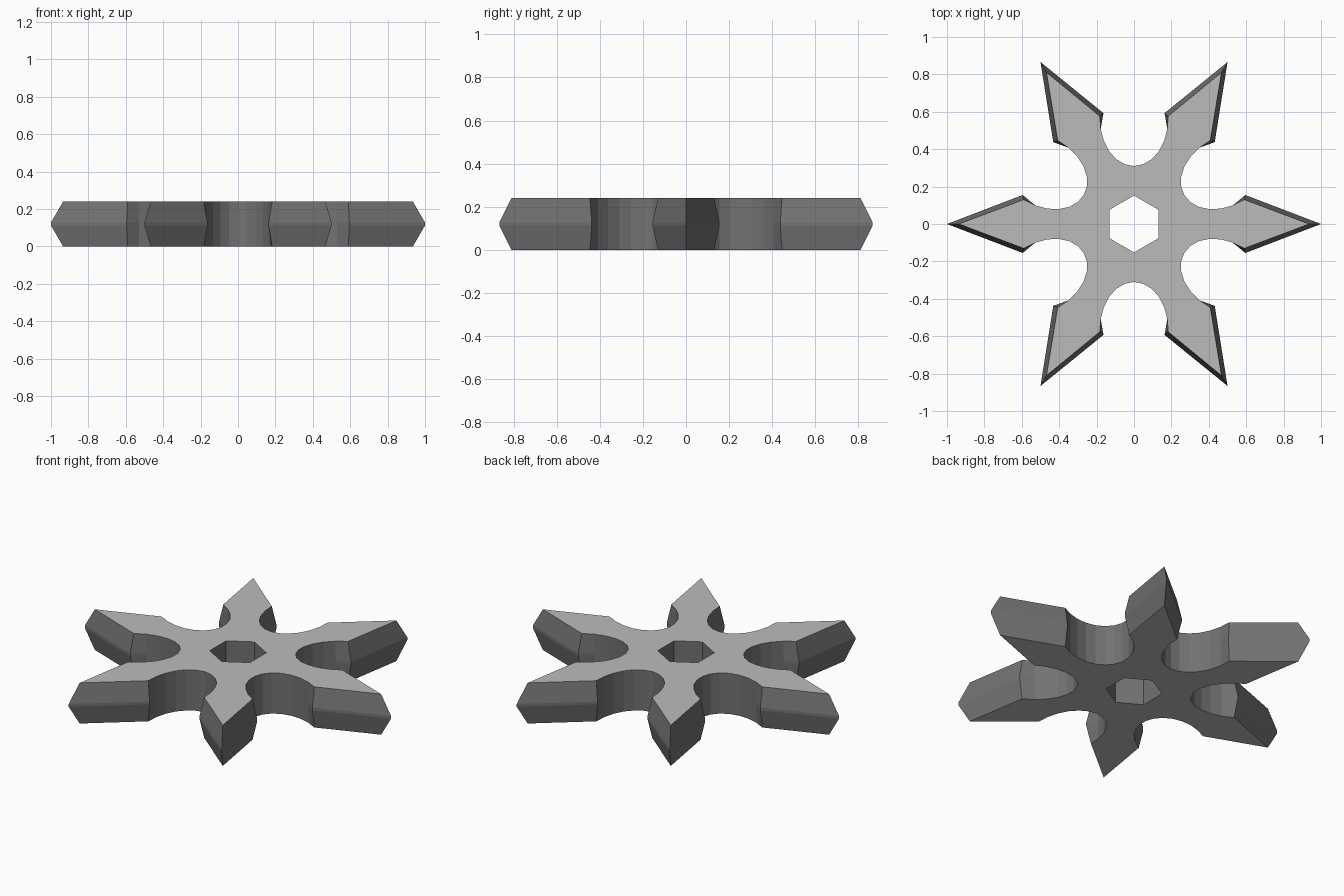
import bpy, bmesh
from math import sin, cos, pi, radians

if "Cube" in bpy.data.objects:
    bpy.data.objects.remove(bpy.data.objects["Cube"])

HEIGHT = 0.24
HOLE_R = 0.152
SEG = 10                      # facets per notch


def rot(p, a):
    return (p[0] * cos(a) - p[1] * sin(a), p[0] * sin(a) + p[1] * cos(a))


def arm(tip, barb):
    """Outline of one arm, from the bottom of one notch towards the next."""
    lower = []                # half an elliptical notch, then the barb
    for i in range(SEG // 2 + 1):
        t = radians(78) * i / (SEG // 2)
        lower.append(rot((0.56 - 0.25 * cos(t), 0.182 * sin(t)), -pi / 6))
    lower.append((barb[0], -barb[1]))
    upper = [(x, -y) for x, y in reversed(lower)]
    return lower + [(tip, 0)] + upper[:-1]


def material(name, value):
    mat = bpy.data.materials.new(name)
    mat.diffuse_color = (value, value, value, 1)
    mat.use_nodes = True
    mat.node_tree.nodes["Principled BSDF"].inputs["Base Color"].default_value = mat.diffuse_color
    return mat


# Bevelled blades: narrow outline on the faces, wide outline at mid height
narrow = arm(0.935, (0.59, 0.13))
wide = arm(1.0, (0.595, 0.155))
levels = [(0, narrow), (0.112, wide), (0.128, wide), (HEIGHT, narrow)]

bm = bmesh.new()
n = len(narrow)
rings = [[bm.verts.new((*rot(p, k * pi / 3), z)) for k in range(6) for p in outline]
         for z, outline in levels]
total = 6 * n

# Outer walls
for lo, hi in zip(rings, rings[1:]):
    for i in range(total):
        j = (i + 1) % total
        bm.faces.new((lo[i], lo[j], hi[j], hi[i]))

# Hexagonal centre hole
holes = [[bm.verts.new((*rot((HOLE_R, 0), -pi / 6 + k * pi / 3), z)) for k in range(6)]
         for z in (0, HEIGHT)]
for k in range(6):
    j = (k + 1) % 6
    bm.faces.new((holes[0][j], holes[0][k], holes[1][k], holes[1][j]))

# Top and bottom faces, one per arm, in the lighter grey
for ring, hole, up in ((rings[0], holes[0], False), (rings[-1], holes[1], True)):
    for k in range(6):
        loop = [ring[(k * n + i) % total] for i in range(n + 1)]
        loop += [hole[(k + 1) % 6], hole[k]]
        face = bm.faces.new(loop if up else loop[::-1])
        face.material_index = 1

bmesh.ops.recalc_face_normals(bm, faces=bm.faces[:])
mesh = bpy.data.meshes.new("throwing_star")
bm.to_mesh(mesh)
bm.free()
mesh.materials.append(material("dark_edge", 0.17))
mesh.materials.append(material("grey_face", 0.5))
star = bpy.data.objects.new("throwing_star", mesh)
bpy.context.collection.objects.link(star)
